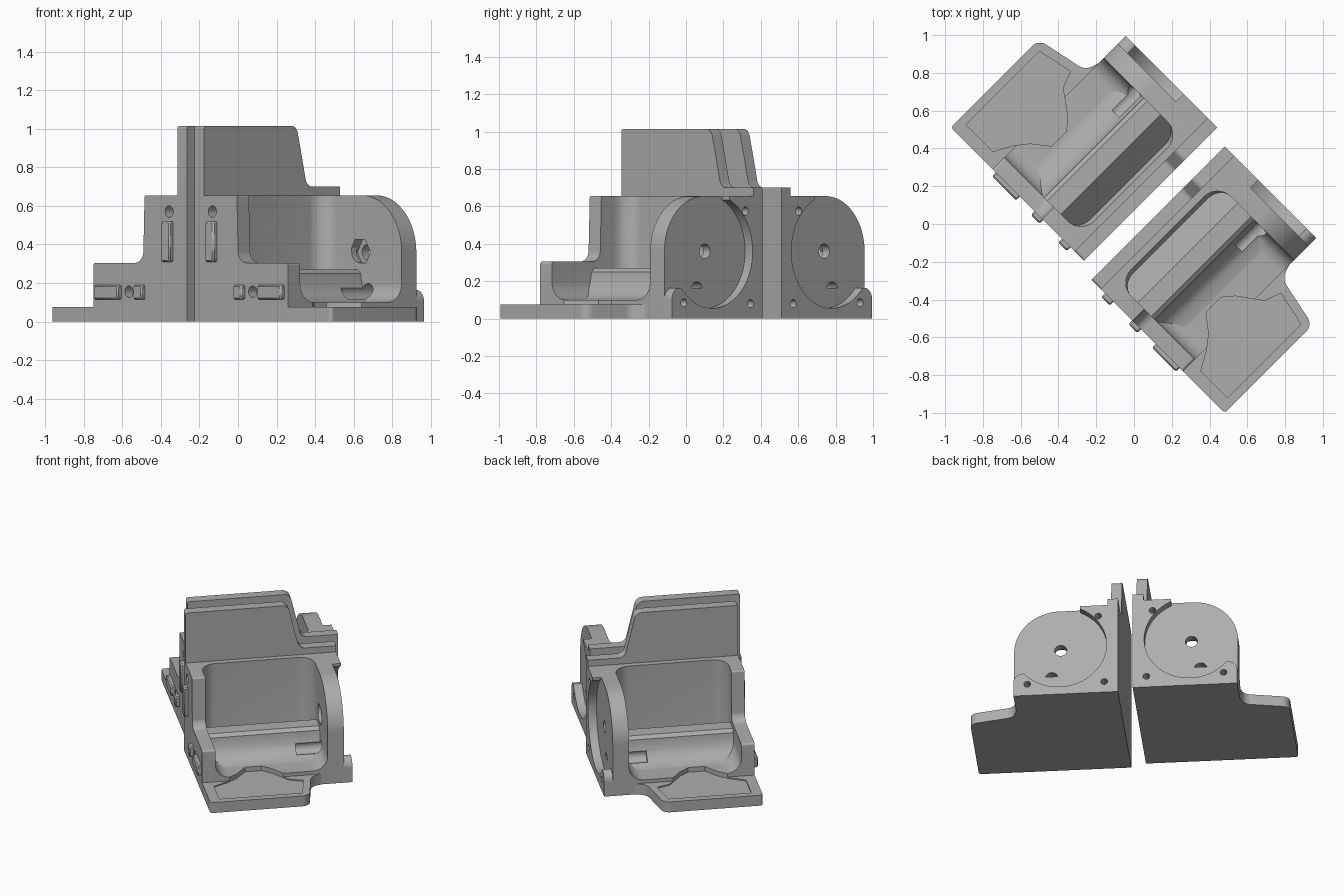
import bpy, bmesh, math
from mathutils import Matrix, Vector

if "Cube" in bpy.data.objects:
    bpy.data.objects.remove(bpy.data.objects["Cube"], do_unlink=True)

grey = bpy.data.materials.new("plain_grey")
grey.use_nodes = True
GREY = (0.42, 0.42, 0.42, 1)
grey.diffuse_color = GREY
grey.node_tree.nodes["Principled BSDF"].inputs["Base Color"].default_value = GREY

# Local frame: u runs along the bracket, v outward from the gap, z up
U0, U1, V0, V1 = -0.368, 0.629, 0.05, 0.735
PLATE = 0.572          # sunken face of the end plate
FACE_V, FACE_Z, FACE_R = 0.43, 0.36, 0.305


def rounded(points, steps=8):
    """Outline from (a, b) or (a, b, radius) corners."""
    out = []
    for i, p in enumerate(points):
        c = Vector(p[:2])
        if len(p) < 3:
            out.append(c)
            continue
        d0 = (Vector(points[i - 1][:2]) - c).normalized()
        d1 = (Vector(points[(i + 1) % len(points)][:2]) - c).normalized()
        half = d0.angle(d1) / 2
        mid = c + (d0 + d1).normalized() * p[2] / math.sin(half)
        a = c + d0 * p[2] / math.tan(half) - mid
        b = c + d1 * p[2] / math.tan(half) - mid
        for k in range(steps + 1):
            out.append(mid + a.lerp(b, k / steps).normalized() * p[2])
    return out


def circle(a, b, r, n=32):
    return [Vector((a + r * math.cos(2 * math.pi * k / n),
                    b + r * math.sin(2 * math.pi * k / n))) for k in range(n)]


def rect(a0, a1, b0, b1):
    return [(a0, b0), (a1, b0), (a1, b1), (a0, b1)]


def finish(name, bm):
    bmesh.ops.recalc_face_normals(bm, faces=bm.faces)
    mesh = bpy.data.meshes.new(name)
    bm.to_mesh(mesh)
    bm.free()
    mesh.materials.append(grey)
    ob = bpy.data.objects.new(name, mesh)
    bpy.context.collection.objects.link(ob)
    return ob


def prism(name, outline, axis, lo, hi):
    """Extrude an outline along u, v or z."""
    place = {"u": lambda a, b: (lo, a, b), "v": lambda a, b: (a, lo, b),
             "z": lambda a, b: (a, b, lo)}[axis]
    bm = bmesh.new()
    face = bm.faces.new([bm.verts.new(place(p[0], p[1])) for p in outline])
    grown = bmesh.ops.extrude_face_region(bm, geom=[face])["geom"]
    step = Vector([(hi - lo) * (axis == k) for k in "uvz"])
    bmesh.ops.translate(bm, vec=step, verts=[g for g in grown if isinstance(g, bmesh.types.BMVert)])
    return finish(name, bm)


def cut(ob, cutters):
    for c in cutters:
        mod = ob.modifiers.new("cut", "BOOLEAN")
        mod.operation, mod.solver, mod.object = "DIFFERENCE", "EXACT", c
        bpy.context.view_layer.objects.active = ob
        bpy.ops.object.modifier_apply(modifier=mod.name)


# Cutters: rounded pocket open at the top and outer side
bm = bmesh.new()
bmesh.ops.create_cube(bm, size=1)
for v in bm.verts:
    v.co = (0.465 if v.co.x > 0 else -0.28, 1.1 if v.co.y > 0 else 0.16,
            1.2 if v.co.z > 0 else 0.1)
edges = [e for e in bm.edges if not all(v.co.z > 1 for v in e.verts)
         and not all(v.co.y > 1 for v in e.verts)]
bmesh.ops.bevel(bm, geom=edges, offset=0.1, segments=8, profile=0.5, affect="EDGES")
pocket = finish("pocket_cutter", bm)

# Cutters: round face, shaft holes, hex pocket and screw holes
face_cut = prism("face_cutter", circle(FACE_V, FACE_Z, FACE_R, 64), "u", PLATE, 0.8)
shaft = prism("shaft_cutter", circle(FACE_V, FACE_Z, 0.04), "u", 0.3, 0.8)
lower = prism("lower_cutter", circle(0.49, 0.155, 0.042), "u", 0.3, 0.8)
hexagon = prism("hex_cutter", circle(FACE_V, FACE_Z, 0.075, 6), "u", 0.4, 0.52)
screws = [prism("screw_cutter", circle(a, b, 0.022, 16), "u", 0.5, 0.8)
          for a, b in ((0.18, 0.575), (0.14, 0.08), (0.645, 0.085))]
front_holes = [prism("front_hole_cutter", circle(a, b, 0.03, 16), "u", -0.5, -0.3)
               for a, b in ((0.18, 0.57), (0.475, 0.155))]
tab_recess = prism("recess_cutter", [
    (-0.3, 1.0), (0.25, 1.0), (0.29, 0.81), (0.2, 0.775), (0.11, 0.65), (0.05, 0.6),
    (-0.06, 0.6), (-0.13, 0.69), (-0.2, 0.745), (-0.3, 0.8)], "z", 0.067, 0.25)

# Stepped body with the pocket
body = prism("body", rounded([(V0, 0), (V1, 0), (V1, 0.305, 0.015), (0.37, 0.305, 0.06),
                              (0.36, 0.655, 0.01), (V0, 0.655)]), "u", U0, 0.5)
cut(body, [pocket, tab_recess, lower] + front_holes)

# End plate with a round outer shoulder
end_plate = prism("end_plate", rounded([(V0, 0), (V1, 0), (V1, 0.655, 0.295), (V0, 0.655)], 20),
                  "u", 0.36, PLATE)
cut(end_plate, [pocket, tab_recess, shaft, lower, hexagon] + screws)

# Raised corner lobes around the round face
lobes = prism("end_lobes", rounded([(V0, 0), (V1, 0), (V1, 0.165, 0.06), (0.3, 0.165),
                                    (0.3, 0.655), (V0, 0.655)]), "u", PLATE - 0.002, U1)
cut(lobes, [face_cut] + screws)

# Tall fin along the gap
fin = prism("tall_fin", rounded([(U0, 0.5), (U0, 1.015, 0.015), (0.31, 1.015, 0.05),
                                 (0.385, 0.7, 0.05), (U1, 0.7), (U1, 0.5)]), "v", V0, 0.12)

# Foot tab
tab = prism("foot_tab", rounded([(U0, 0.6), (U0, 1.048, 0.02), (0.29, 1.048, 0.06),
                                 (0.35, 0.76, 0.07), (0.47, 0.72), (0.47, 0.6)]), "z", 0, 0.075)
cut(tab, [tab_recess])

# Ridge along the pocket floor with a hollow outer flank
ridge = prism("pocket_ridge", [(0.15, 0.08), (0.15, 0.11), (0.31, 0.27), (0.41, 0.27),
                               (0.435, 0.25), (0.44, 0.21), (0.455, 0.17), (0.48, 0.135),
                               (0.52, 0.11), (0.58, 0.1), (0.58, 0.08)], "u", -0.3, 0.48)
cut(ridge, [lower])

# Small clips on the front
clips = []
for name, box in (("upright_clip", (0.15, 0.215, 0.31, 0.52)),
                  ("short_clip", (0.355, 0.42, 0.115, 0.19)),
                  ("long_clip", (0.53, 0.71, 0.115, 0.19))):
    clip = prism(name, rect(*box), "u", U0 - 0.028, U0 + 0.01)
    mod = clip.modifiers.new("bevel", "BEVEL")
    mod.width, mod.segments = 0.008, 1
    clips.append(clip)

for c in [pocket, face_cut, shaft, lower, hexagon, tab_recess] + screws + front_holes:
    bpy.data.objects.remove(c, do_unlink=True)

# Place one bracket and its mirrored, shifted partner
s = math.sqrt(0.5)
right = Matrix(((s, s, 0, 0), (s, -s, 0, 0), (0, 0, 1, 0), (0, 0, 0, 1)))
left = Matrix(((s, -s, 0, 0), (s, s, 0, 0), (0, 0, 1, 0), (0, 0, 0, 1))) @ Matrix.Translation((0.043, 0, 0))
for ob in [body, end_plate, lobes, fin, tab, ridge] + clips:
    twin = ob.copy()
    twin.data = ob.data.copy()
    bpy.context.collection.objects.link(twin)
    base = ob.name
    ob.name, twin.name = base + "_left", base + "_right"
    for o, m in ((ob, right), (twin, left)):
        o.data.transform(m)
        if m.determinant() < 0:
            o.data.flip_normals()
        bpy.ops.object.select_all(action="DESELECT")
        o.select_set(True)
        bpy.context.view_layer.objects.active = o
        bpy.ops.object.shade_smooth_by_angle(angle=math.radians(30))
